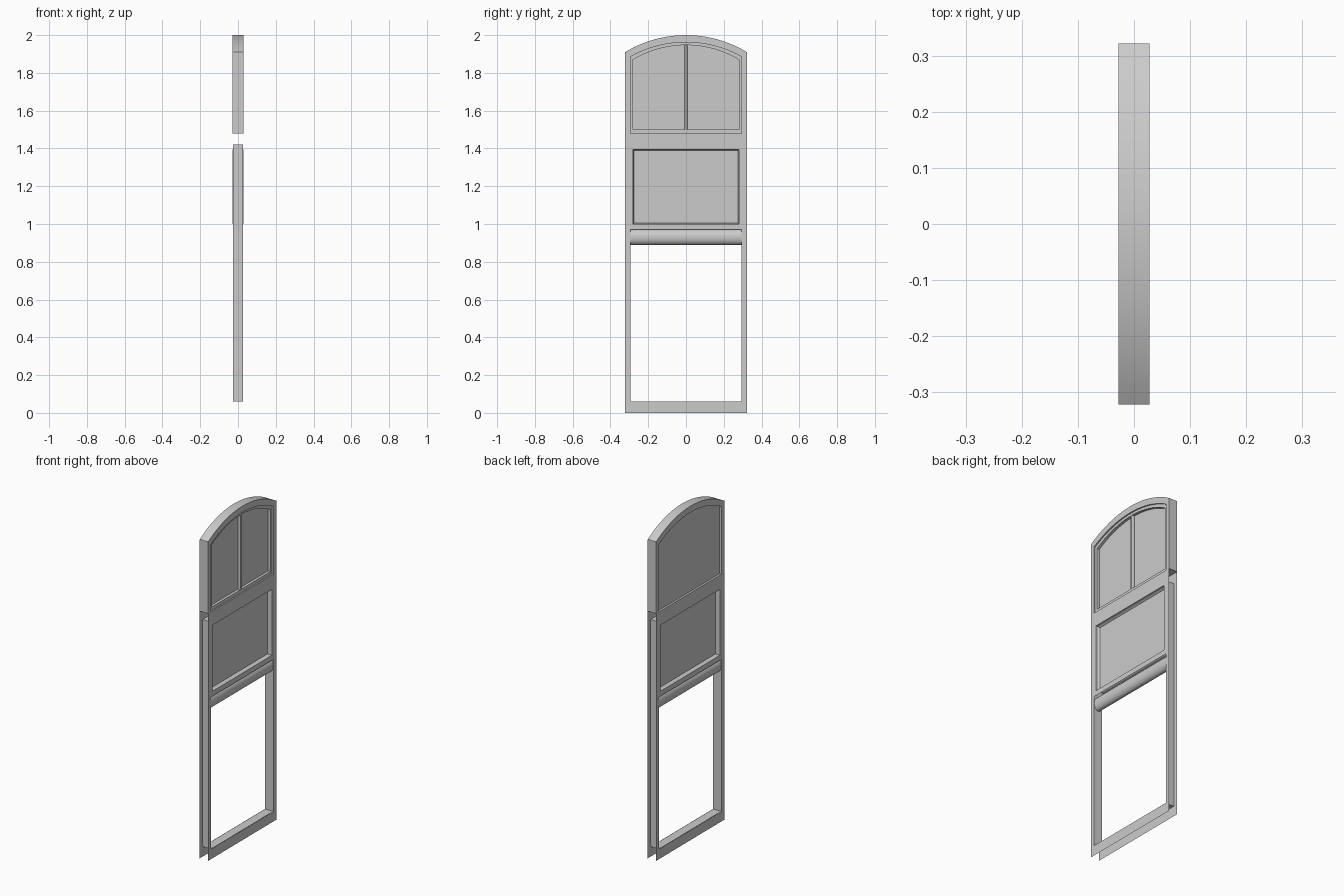
import bpy, bmesh, math

cube = bpy.data.objects.get("Cube")
if cube:
    bpy.data.objects.remove(cube, do_unlink=True)

mat = bpy.data.materials.new("light grey paint")
mat.use_nodes = True
grey = (0.6, 0.6, 0.6, 1)
mat.diffuse_color = grey
mat.node_tree.nodes["Principled BSDF"].inputs["Base Color"].default_value = grey

W, D = 0.322, 0.028          # half width, half depth
IN, PANEL = 0.295, 0.28      # half widths of the opening and of the panels
SILL, RAIL_TOP, SPLIT = 0.06, 0.97, 1.48


def finish(name, bm, recalc=True):
    bmesh.ops.remove_doubles(bm, verts=bm.verts, dist=0.0001)
    if recalc:
        bmesh.ops.recalc_face_normals(bm, faces=bm.faces)
    mesh = bpy.data.meshes.new(name)
    bm.to_mesh(mesh)
    bm.free()
    obj = bpy.data.objects.new(name, mesh)
    bpy.context.collection.objects.link(obj)
    mesh.materials.append(mat)
    bpy.ops.object.select_all(action='DESELECT')
    obj.select_set(True)
    bpy.context.view_layer.objects.active = obj
    bpy.ops.object.shade_smooth_by_angle(angle=math.radians(30))
    return obj


def face(bm, pts):
    return bm.faces.new([bm.verts.new(p) for p in pts])


def rect(half, low, high):
    return [(half, low), (half, high), (-half, high), (-half, low)]


def arch(half, low, spring, top, steps=20):
    rise = top - spring
    radius = (half * half + rise * rise) / (2 * rise)
    span = math.asin(half / radius)
    arc = [span * (1 - 2 * i / steps) for i in range(steps + 1)]
    return ([(half, low)]
            + [(radius * math.sin(a), top - radius + radius * math.cos(a)) for a in arc]
            + [(-half, low)])


def loft(bm, loops, closed=True, cap=False):
    """Bridge (outline, x) loops in order, optionally capping the last."""
    for (a, xa), (b, xb) in zip(loops, loops[1:]):
        n = len(a)
        for i in range(n if closed else n - 1):
            j = (i + 1) % n
            face(bm, [(xa, *a[i]), (xa, *a[j]), (xb, *b[j]), (xb, *b[i])])
    if cap:
        outline, x = loops[-1]
        face(bm, [(x, *p) for p in outline])


outer = arch(W, SPLIT, 1.91, 2.0)
inner = arch(IN, SPLIT, 1.885, 1.962)
glass = arch(PANEL, 1.5, 1.87, 1.947)

# Front and back casing sheets, with lower opening and panel opening
for side, name in ((1, "casing_left"), (-1, "casing_right")):
    bm = bmesh.new()
    ys = [-W, -IN, -PANEL, PANEL, IN, W]
    zs = [0, SILL, RAIL_TOP, 1.0, 1.395, SPLIT]
    for i in range(5):
        for j in range(5):
            if (j == 1 and 0 < i < 4) or (j == 3 and i == 2):
                continue
            y0, y1, z0, z1 = ys[i], ys[i + 1], zs[j], zs[j + 1]
            face(bm, [(side * D, y, z) for y, z in
                      ((y0, z0), (y1, z0), (y1, z1), (y0, z1))])
    loft(bm, [(outer, side * D), (inner, side * D)], closed=False)
    bmesh.ops.dissolve_limit(bm, angle_limit=0.01, verts=bm.verts, edges=bm.edges)
    finish(name, bm)

# Arched outer edge and the underside of the arched head
bm = bmesh.new()
loft(bm, [(outer, D), (outer, -D)])
finish("arched_head_edge", bm)

# Inner jambs, sill and header
bm = bmesh.new()
lining = rect(IN, SILL, 1.42)
loft(bm, [(lining, D - 0.001), (lining, -D + 0.001)])
finish("jamb_lining", bm)

# Rounded bottom rail of the sash
bm = bmesh.new()
steps, mid, half = 28, 0.93, 0.04
ring = [((D - 0.001) * math.cos(2 * math.pi * k / steps),
         mid + half * math.sin(2 * math.pi * k / steps)) for k in range(steps)]
for k in range(steps):
    (xa, za), (xb, zb) = ring[k], ring[(k + 1) % steps]
    face(bm, [(xa, -IN, za), (xb, -IN, zb), (xb, IN, zb), (xa, IN, za)])
for y in (-IN, IN):
    face(bm, [(x, y, z) for x, z in ring])
finish("sash_bottom_rail", bm)

# Middle panel with a moulded recess on both sides
for side, name in ((1, "middle_panel_left"), (-1, "middle_panel_right")):
    bm = bmesh.new()
    loft(bm, [(rect(PANEL, 1.0, 1.395), side * D),
              (rect(PANEL, 1.0, 1.395), side * 0.015),
              (rect(PANEL - 0.006, 1.006, 1.389), side * 0.005)], cap=True)
    finish(name, bm)

# Arched window: stepped sash on one side, shallow flat recess on the other
bm = bmesh.new()
loft(bm, [(inner, D), (inner, 0.02), (glass, 0.02), (glass, 0.004)], cap=True)
finish("arched_sash", bm)
bm = bmesh.new()
loft(bm, [(inner, -D), (inner, -0.016)], cap=True)
finish("arched_back_pane", bm)

# Centre glazing bar with sloped sides
bm = bmesh.new()
bar = rect(0.008, 1.5, 1.946)
loft(bm, [(bar, 0.004), (bar, 0.013), (rect(0.004, 1.5, 1.946), 0.02)], cap=True)
finish("glazing_bar", bm)
